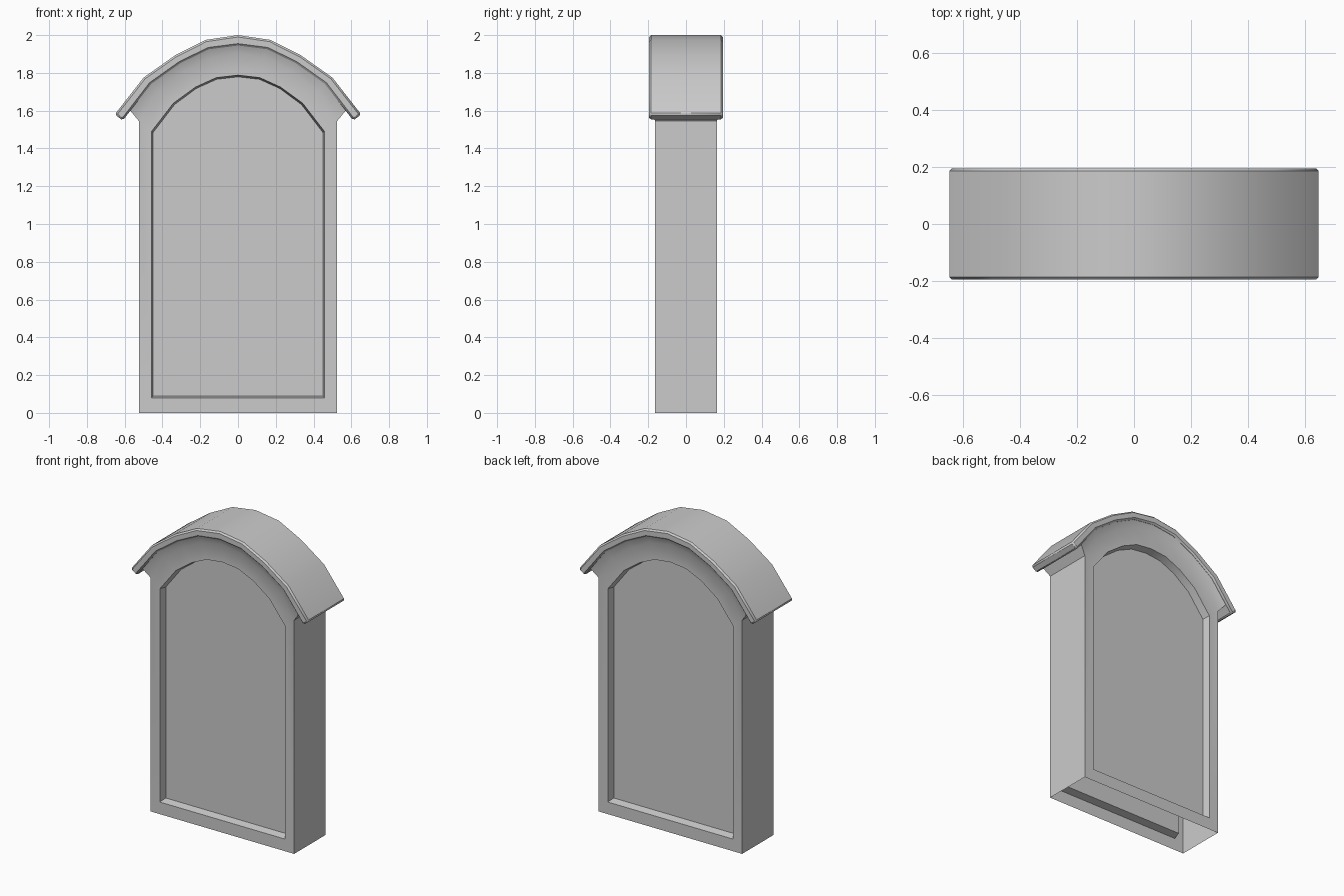
import bpy, bmesh, math

if "Cube" in bpy.data.objects:
    bpy.data.objects.remove(bpy.data.objects["Cube"])

# Right-hand halves of the outlines (x, z), running from the side up to the apex
BODY = [(.525, 0), (.525, 1.545), (.43, 1.70), (.285, 1.81), (.145, 1.88), (0, 1.905)]
RECESS = [(.458, .08), (.458, 1.49), (.342, 1.64), (.225, 1.725), (.115, 1.775), (0, 1.788)]
PANEL = [(.449, .09), (.449, 1.485), (.336, 1.632), (.222, 1.717), (.113, 1.766), (0, 1.779)]
UNDER = [(.61, 1.548), (.46, 1.742), (.305, 1.852), (.155, 1.925), (0, 1.945)]
ROOF = [(.652, 1.58), (.50, 1.775), (.333, 1.893), (.17, 1.975), (0, 2.0)]
CORNICE = [(.57, 1.60)] + UNDER[1:]


def full(half):
    """Mirror a half outline across x = 0."""
    return half + [(-x, z) for x, z in reversed(half[:-1])]


def ring(bm, half, y):
    return [bm.verts.new((x, y, z)) for x, z in full(half)]


def bridge(bm, a, b, closed=False):
    n = len(a)
    for i in range(n if closed else n - 1):
        j = (i + 1) % n
        bm.faces.new((a[i], a[j], b[j], b[i]))


def finish(bm, name, angle=30):
    bmesh.ops.recalc_face_normals(bm, faces=bm.faces)
    mesh = bpy.data.meshes.new(name)
    bm.to_mesh(mesh)
    bm.free()
    ob = bpy.data.objects.new(name, mesh)
    bpy.context.collection.objects.link(ob)
    bpy.ops.object.select_all(action='DESELECT')
    bpy.context.view_layer.objects.active = ob
    ob.select_set(True)
    bpy.ops.object.shade_smooth_by_angle(angle=math.radians(angle))
    return ob


# Body: hollow shell, open underneath, recessed panel front and back
bm = bmesh.new()
edges = []
for s in (-1, 1):
    outer = ring(bm, BODY, s * .163)
    recess = ring(bm, RECESS, s * .163)
    panel = ring(bm, PANEL, s * .113)
    flare = ring(bm, CORNICE, s * .183)
    bridge(bm, outer, recess, closed=True)
    bridge(bm, recess, panel, closed=True)
    bm.faces.new(panel)
    bridge(bm, outer[1:-1], flare)          # sloped moulding under the roof
    edges.append((outer, flare))
(front, flare_f), (back, flare_b) = edges
for foot, top, k in ((0, 1, 0), (-1, -2, -1)):
    bm.faces.new((front[foot], front[top], back[top], back[foot]))
    bm.faces.new((front[top], flare_f[k], flare_b[k], back[top]))
finish(bm, "arched_body")

# Roof: faceted curved slab with small chamfers
bm = bmesh.new()
rings = [(ring(bm, ROOF, y), ring(bm, UNDER, y)) for y in (-.195, .195)]
(top_f, low_f), (top_b, low_b) = rings
bridge(bm, top_f, low_f)
bridge(bm, top_b, low_b)
bridge(bm, top_f, top_b)
bridge(bm, low_f, low_b)
for k in (0, -1):
    bm.faces.new((top_f[k], low_f[k], low_b[k], top_b[k]))
roof = finish(bm, "curved_roof")
bevel = roof.modifiers.new("chamfer", 'BEVEL')
bevel.width = .01
bevel.segments = 1
bevel.limit_method = 'ANGLE'
bevel.angle_limit = math.radians(50)
